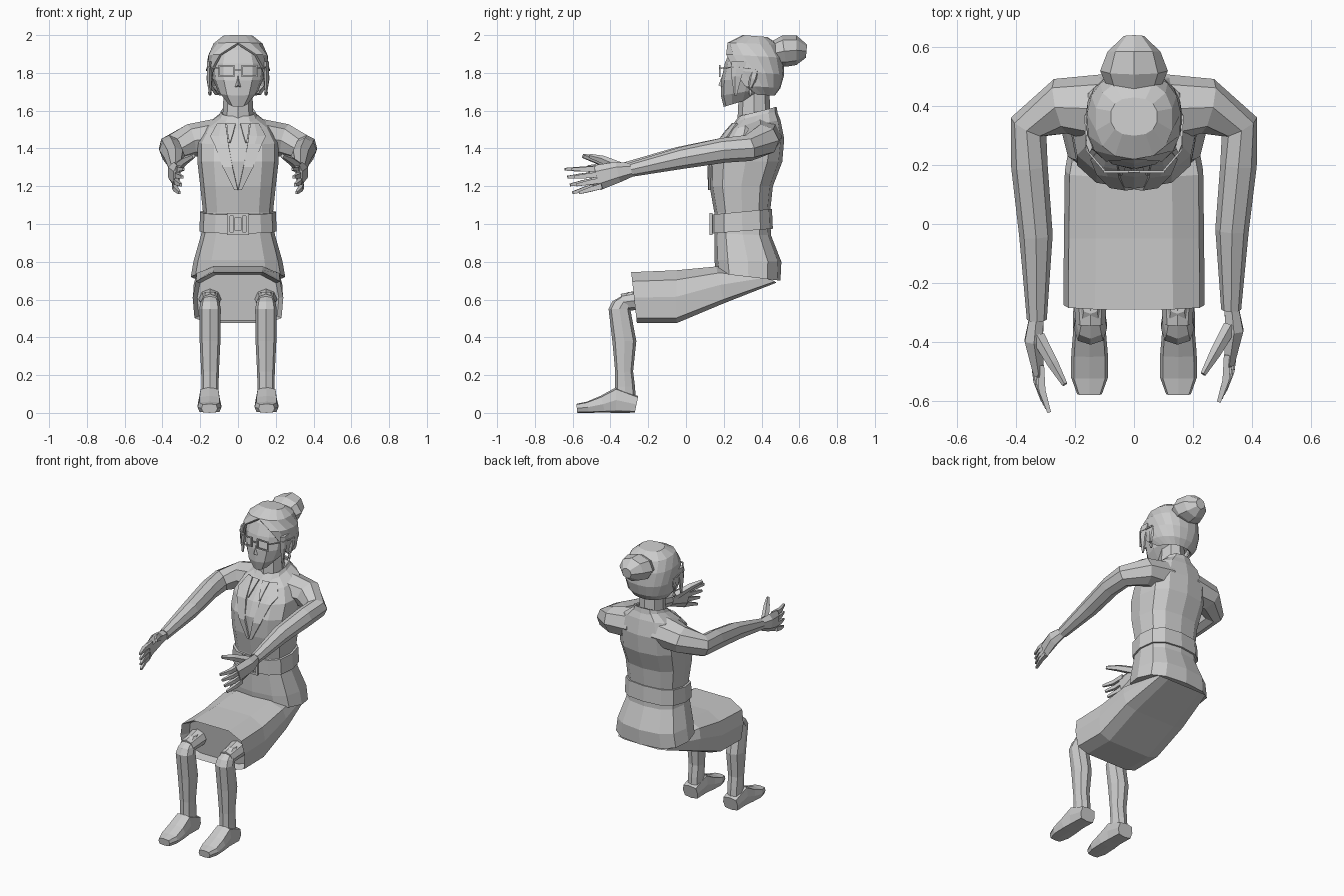
import bpy, bmesh, math
from mathutils import Vector
from mathutils.bvhtree import BVHTree

cube = bpy.data.objects.get("Cube")
if cube:
    bpy.data.objects.remove(cube, do_unlink=True)


def make(name, verts, faces, thickness=0, offset=-1):
    """Mesh object with merged points and outward normals."""
    mesh = bpy.data.meshes.new(name)
    mesh.from_pydata([tuple(v) for v in verts], [], faces)
    bm = bmesh.new()
    bm.from_mesh(mesh)
    bmesh.ops.remove_doubles(bm, verts=bm.verts, dist=0.0005)
    bmesh.ops.recalc_face_normals(bm, faces=bm.faces)
    bm.to_mesh(mesh)
    bm.free()
    obj = bpy.data.objects.new(name, mesh)
    bpy.context.collection.objects.link(obj)
    if thickness:
        mod = obj.modifiers.new("Thickness", 'SOLIDIFY')
        mod.thickness, mod.offset = thickness, offset
    return obj


def skin(name, rings, closed=True, caps=(True, True), **kw):
    """Bridge consecutive rings of points."""
    n = len(rings[0])
    verts = [p for ring in rings for p in ring]
    faces = []
    for r in range(len(rings) - 1):
        for i in range(n if closed else n - 1):
            j = (i + 1) % n
            faces.append((r * n + i, r * n + j, r * n + n + j, r * n + n + i))
    if caps[0]:
        faces.append(tuple(range(n)))
    if caps[1]:
        faces.append(tuple(range(len(verts) - n, len(verts))))
    return make(name, verts, faces, **kw)


def boxy(t, e):
    """Point on a rounded-square unit outline."""
    c, s = math.cos(t), math.sin(t)
    return math.copysign(abs(c) ** e, c), math.copysign(abs(s) ** e, s)


def level(zf, zb, hw, yf, yb, n=12, e=0.75, cx=0, gap=None):
    """Near-horizontal ring; gap leaves an opening (degrees) at the front."""
    ring = []
    for i in range(n):
        t = 2 * math.pi * i / n
        if gap is not None:
            a = math.radians(gap)
            t = a + (2 * math.pi - 2 * a) * i / (n - 1)
        c, s = boxy(t, e)
        k = (1 - c) / 2
        ring.append((cx + hw * s, yf + (yb - yf) * k, zf + (zb - zf) * k))
    return ring


def tube(name, path, n=6, e=1.0):
    """Path of (point, half width, half height)."""
    pts = [Vector(p[0]) for p in path]
    rings = []
    for i, (_, rx, rz) in enumerate(path):
        d = (pts[min(i + 1, len(pts) - 1)] - pts[max(i - 1, 0)]).normalized()
        side = d.cross(Vector((0, 0, 1))).normalized()
        up = side.cross(d)
        ring = []
        for k in range(n):
            c, s = boxy(2 * math.pi * (k + 0.5 * (n == 4)) / n, e)
            ring.append(pts[i] + up * rz * c + side * rx * s)
        rings.append(ring)
    return skin(name, rings)


def frame(name, x, y, z, w, h, bar):
    """Rectangular rim facing forward."""
    outer = [(x + a * w / 2, y, z + b * h / 2) for a, b in ((-1, -1), (1, -1), (1, 1), (-1, 1))]
    w, h = w - 2 * bar, h - 2 * bar
    inner = [(x + a * w / 2, y, z + b * h / 2) for a, b in ((-1, -1), (1, -1), (1, 1), (-1, 1))]
    return skin(name, [outer, inner], caps=(False, False), thickness=bar, offset=0)


# Jacket
jacket = skin("jacket", [level(*r) for r in (
    (.74, .70, .25, .16, .50), (.81, .80, .235, .15, .505), (.95, .94, .195, .15, .45),
    (1.06, 1.06, .185, .15, .445), (1.2, 1.2, .20, .125, .46), (1.33, 1.33, .215, .12, .51),
    (1.42, 1.45, .215, .16, .52), (1.5, 1.55, .17, .22, .50), (1.55, 1.60, .10, .27, .48))])
surface = BVHTree.FromPolygons([v.co for v in jacket.data.vertices],
                               [tuple(p.vertices) for p in jacket.data.polygons])


def panel(name, rows, side, thickness):
    """Cloth strip laid on the jacket front; rows of (z, inner x, outer x)."""
    rings = []
    for z, a, b in rows:
        ring = []
        for x in (a, (a + b) / 2, b):
            hit = surface.ray_cast(Vector((x * side, -1, z)), Vector((0, 1, 0)))[0]
            ring.append((x * side, (hit.y if hit else .27) - 0.003, z))
        rings.append(ring)
    return skin(name, rings, closed=False, caps=(False, False), thickness=thickness, offset=0)


# Belt, buckle, neck and collar
skin("belt", [level(.95, .975, .205, .137, .46), level(1.05, 1.08, .2, .137, .455)])
frame("buckle", 0, .132, 1.0, .115, .115, .014)
frame("buckle_inner", 0, .13, 1.0, .05, .085, .008)
skin("neck", [level(1.5, 1.5, .085, .27, .45, 8, 1), level(1.7, 1.74, .075, .28, .44, 8, 1)])
skin("collar", [level(1.51, 1.56, .12, .235, .49), level(1.57, 1.62, .092, .28, .48)],
     caps=(False, False), thickness=.012)

# Skirt: sections of (top y, top z, bottom y, bottom z, half width)
outline = [(0, 1), (.55, 1), (.93, .82), (1, .5), (.96, .1), (.65, 0), (0, 0)]
outline += [(-x, h) for x, h in reversed(outline[1:-1])]
sections = []
for ty, tz, by, bz, hw in ((-.29, .745, -.26, .475, .24), (-.05, .755, -.05, .475, .238),
                           (.16, .775, .2, .58, .235), (.38, .745, .48, .69, .19)):
    sections.append([(x * hw, by + (ty - by) * h, bz + (tz - bz) * h) for x, h in outline])
# Recessed opening at the front hem
mouth = [(x * .9, y + .06, .61 + (z - .61) * .9) for x, y, z in sections[0]]
skin("skirt", [mouth] + sections)

# Head, nose and bun
skin("head", [level(*r, e=.85) for r in (
    (1.62, 1.68, .055, .20, .40), (1.68, 1.72, .105, .185, .44), (1.76, 1.78, .135, .187, .47),
    (1.85, 1.85, .142, .205, .49), (1.92, 1.92, .12, .235, .46), (1.97, 1.97, .07, .29, .42))])
make("nose", [(-.016, .19, 1.725), (.016, .19, 1.725), (0, .172, 1.735), (0, .2, 1.81)],
     [(0, 1, 2), (0, 2, 3), (1, 3, 2), (0, 3, 1)])
skin("hair", [level(*r[:5], n=15, e=.85, gap=r[5]) for r in (
    (2.0, 1.99, .08, .30, .43, 0), (1.96, 1.95, .132, .22, .49, 0), (1.90, 1.88, .16, .19, .515, 33),
    (1.82, 1.79, .165, .185, .52, 58), (1.74, 1.72, .155, .19, .50, 80),
    (1.69, 1.68, .125, .2, .47, 105))], closed=False, caps=(True, False), thickness=.015)
tube("hair_bun", [((0, .45, 1.90), .085, .06), ((0, .52, 1.915), .115, .083),
                  ((0, .585, 1.92), .09, .078), ((0, .638, 1.915), .035, .035)], n=8)

# Glasses bridge
tube("glasses_bridge", [((-.02, .178, 1.815), .005, .005), ((.02, .178, 1.815), .005, .005)], n=4)

for side, label in ((1, "left"), (-1, "right")):
    reach = 0.035 if side < 0 else 0.0

    def at(x, y, z):
        """Arm point; the right arm reaches a little further forward."""
        return (side * x, y - reach * min(1, max(0, (.3 - y) / .6)), z)

    # Lapel and shirt collar point
    panel(label + "_lapel", [(1.53, .065, .105), (1.46, .055, .145), (1.42, .05, .125),
                             (1.3, .028, .08), (1.18, 0, .018)], side, .018)
    panel(label + "_shirt_collar", [(1.53, .012, .06), (1.48, .025, .055), (1.43, .04, .046)],
          side, .014)

    # Glasses, ear, earring and front lock of hair
    frame(label + "_glasses_rim", side * .061, .178, 1.81, .085, .066, .008)
    tube(label + "_glasses_arm", [((side * .1, .18, 1.825), .005, .005),
                                  ((side * .16, .25, 1.83), .005, .005),
                                  ((side * .165, .37, 1.815), .005, .007)], n=4)
    skin(label + "_hair_lock", [level(z, z, w, f, b, 5, 1, side * x) for z, w, f, b, x in (
        (1.86, .014, .24, .33, .15), (1.78, .014, .24, .30, .152), (1.68, .006, .255, .27, .148))])
    skin(label + "_ear", [level(z, z, w, f, b, 6, 1, side * .15) for z, w, f, b in (
        (1.72, .01, .33, .35), (1.77, .02, .33, .38), (1.81, .015, .34, .39))])
    skin(label + "_earring", [level(z, z, r, .34 - r, .34 + r, 5, 1, side * .148)
                              for z, r in ((1.68, .006), (1.695, .011), (1.715, .005))])

    # Sleeve, from shoulder to cuff
    tube(label + "_arm", [(at(.1, .39, 1.46), .12, .1), (at(.25, .4, 1.442), .095, .088),
                          (at(.358, .33, 1.402), .068, .07), (at(.355, .2, 1.39), .062, .066),
                          (at(.333, -.02, 1.35), .057, .058), (at(.33, -.29, 1.288), .034, .038)], n=8)

    # Palm, fingers and thumb
    tube(label + "_palm", [(at(.33, -.27, 1.29), .026, .032), (at(.34, -.36, 1.275), .036, .055),
                           (at(.325, -.47, 1.245), .02, .068)], n=6)
    for i in range(4):
        t = i / 3
        base = at(.318 + .018 * t, -.445, 1.295 - .095 * t)
        mid = at(.312 + .018 * t, -.53 + .03 * t, 1.29 - .105 * t)
        tip = at(.288 + .022 * t, -.605 + .04 * t, 1.29 - .125 * t)
        tube(f"{label}_finger_{i + 1}", [(base, .018, .02), (mid, .016, .018), (tip, .009, .01)], n=4)
    tube(label + "_thumb", [(at(.325, -.35, 1.3), .025, .028), (at(.275, -.44, 1.34), .02, .022),
                            (at(.235, -.51, 1.36), .01, .012)], n=5)

    # Knee, shin and shoe
    x = side * .148
    tube(label + "_thigh", [((x, -.34, .585), .05, .045), ((x, -.15, .61), .065, .06)], n=8)
    skin(label + "_shin", [level(z, z, w, f, b, 8, .8, x) for z, w, f, b in (
        (.06, .045, -.38, -.265), (.14, .045, -.375, -.27), (.22, .047, -.375, -.28),
        (.38, .055, -.39, -.263), (.55, .057, -.41, -.295), (.59, .05, -.39, -.27),
        (.64, .03, -.305, -.24))])
    tube(label + "_shoe", [((x + side * .003, y, h), w, h) for y, w, h in (
        (-.578, .042, .024), (-.52, .063, .03), (-.44, .062, .046),
        (-.37, .056, .068), (-.262, .055, .045))], n=8, e=.5)
